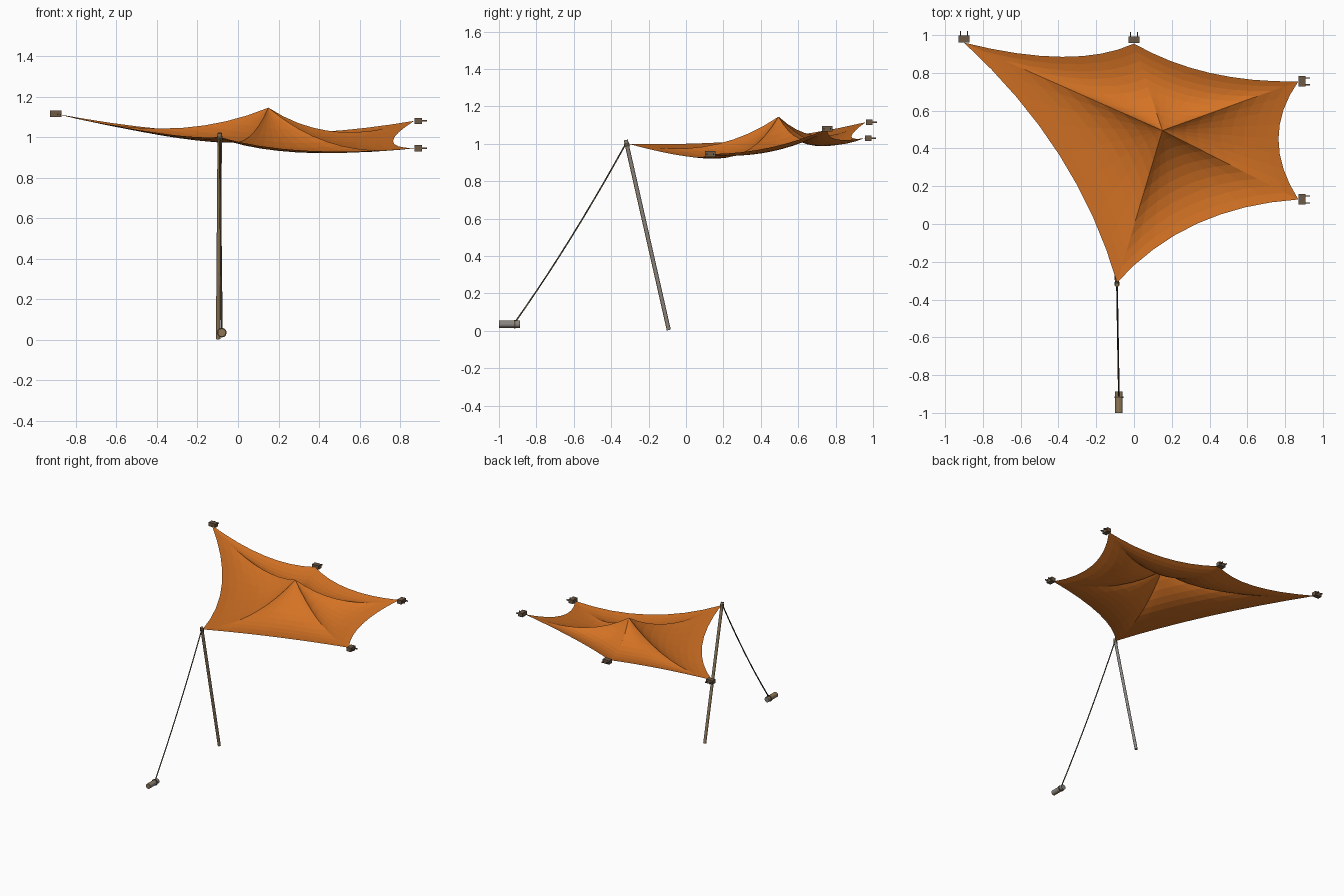
import bpy, bmesh
from mathutils import Vector

cube = bpy.data.objects.get("Cube")
if cube:
    bpy.data.objects.remove(cube, do_unlink=True)


def material(name, rgb):
    m = bpy.data.materials.new(name)
    m.use_nodes = True
    m.diffuse_color = (*rgb, 1)
    m.node_tree.nodes["Principled BSDF"].inputs["Base Color"].default_value = (*rgb, 1)
    return m


ORANGE = material("orange canvas", (0.66, 0.17, 0.018))
BROWN = material("weathered brown", (0.27, 0.18, 0.09))
GREY = material("worn grey", (0.25, 0.235, 0.22))
DARK = material("dark brown", (0.15, 0.10, 0.06))
ROPE = material("rope", (0.11, 0.085, 0.05))


def finish(bm, name, *mats):
    mesh = bpy.data.meshes.new(name)
    bm.to_mesh(mesh)
    bm.free()
    obj = bpy.data.objects.new(name, mesh)
    bpy.context.collection.objects.link(obj)
    for m in mats:
        mesh.materials.append(m)
    return obj


def rod(name, a, b, radius, *mats, sides=12):
    """Cylinder from a to b; a second material covers the back right side."""
    a, b = Vector(a), Vector(b)
    bm = bmesh.new()
    bmesh.ops.create_cone(bm, cap_ends=True, segments=sides, radius1=radius,
                          radius2=radius, depth=(b - a).length)
    turn = (b - a).to_track_quat("Z", "Y").to_matrix().to_4x4()
    bmesh.ops.transform(bm, matrix=turn, verts=bm.verts)
    bmesh.ops.translate(bm, vec=(a + b) / 2, verts=bm.verts)
    bm.normal_update()
    if len(mats) > 1:
        for f in bm.faces:
            f.material_index = int(f.normal.dot(Vector((0.85, 0.5, 0))) > 0.4)
    return finish(bm, name, *mats)


def box(bm, centre, size):
    verts = bmesh.ops.create_cube(bm, size=1)["verts"]
    bmesh.ops.scale(bm, vec=size, verts=verts)
    bmesh.ops.translate(bm, vec=centre, verts=verts)


# Sail: corners, the middle of each hollow edge, and the raised peak
peak = Vector((0.15, 0.495, 1.145))
corners = [Vector(c) for c in ((-0.09, -0.31, 1.0), (0.87, 0.13, 0.945),
                               (0.87, 0.755, 1.08), (0, 0.955, 1.03),
                               (-0.9, 0.96, 1.115))]
middles = [Vector(c) for c in ((0.33, 0, 0.933), (0.765, 0.45, 0.98),
                               (0.4, 0.8, 1.025), (-0.38, 0.885, 1.04),
                               (-0.395, 0.365, 1.02))]
STEPS, ROWS, SAG = 8, 10, 0.088

rim = []
for i, mid in enumerate(middles):
    a, b = corners[i], corners[(i + 1) % 5]
    for k in range(STEPS):
        u = k / STEPS
        rim.append(a.lerp(b, u) + (mid - (a + b) / 2) * 4 * u * (1 - u))

bm = bmesh.new()
top = bm.verts.new(peak)
rings = []
for r in range(1, ROWS + 1):
    t = r / ROWS
    drop = Vector((0, 0, SAG * 4 * t * (1 - t) * (1.15 - 0.3 * t)))
    rings.append([bm.verts.new(peak.lerp(p, t) - drop) for p in rim])
n = len(rim)
for k in range(n):
    j = (k + 1) % n
    bm.faces.new((top, rings[0][k], rings[0][j]))
    for inner, outer in zip(rings, rings[1:]):
        bm.faces.new((inner[k], outer[k], outer[j], inner[j]))
finish(bm, "sail", ORANGE)

# Wall brackets at the four fixed corners, each with two prongs
outward = [Vector(d) for d in ((1, 0, 0), (1, 0, 0), (0, 1, 0), (0, 1, 0))]
for i, (corner, out) in enumerate(zip(corners[1:], outward)):
    side = Vector((abs(out.y), abs(out.x), 0))
    up = Vector((0, 0, 1))
    centre = corner + out * 0.02
    bm = bmesh.new()
    box(bm, centre, out * 0.036 + side * 0.056 + up * 0.03)
    for s in (-1, 1):
        box(bm, centre + out * 0.014 + side * s * 0.018,
            out * 0.055 + side * 0.006 + up * 0.008)
    finish(bm, "wall_bracket_%d" % (i + 1), DARK)

# Leaning pole with a tie ring at its head
pole_top = Vector((-0.09, -0.322, 1.02))
pole_foot = Vector((-0.098, -0.092, 0.004))
rod("pole", pole_foot, pole_top, 0.011, BROWN, GREY)
rod("pole_tie", pole_foot.lerp(pole_top, 0.965), pole_foot.lerp(pole_top, 0.985),
    0.014, ROPE)

# Ground anchor lying on its side, with a rope loop
rod("anchor_stake", (-0.08, -1, 0.035), (-0.08, -0.888, 0.035), 0.02, BROWN, GREY)
rod("anchor_loop", (-0.08, -0.92, 0.035), (-0.08, -0.912, 0.035), 0.024, ROPE)

# Slightly slack guy rope
start, end = Vector((-0.09, -0.322, 1.0)), Vector((-0.08, -0.915, 0.045))
curve = bpy.data.curves.new("guy_rope", "CURVE")
curve.dimensions = "3D"
curve.bevel_depth = 0.0045
curve.bevel_resolution = 1
curve.use_fill_caps = True
spline = curve.splines.new("POLY")
spline.points.add(10)
for k, p in enumerate(spline.points):
    u = k / 10
    pos = start.lerp(end, u) - Vector((0, 0, 0.03 * 4 * u * (1 - u)))
    p.co = (*pos, 1)
curve.materials.append(ROPE)
rope = bpy.data.objects.new("guy_rope", curve)
bpy.context.collection.objects.link(rope)
